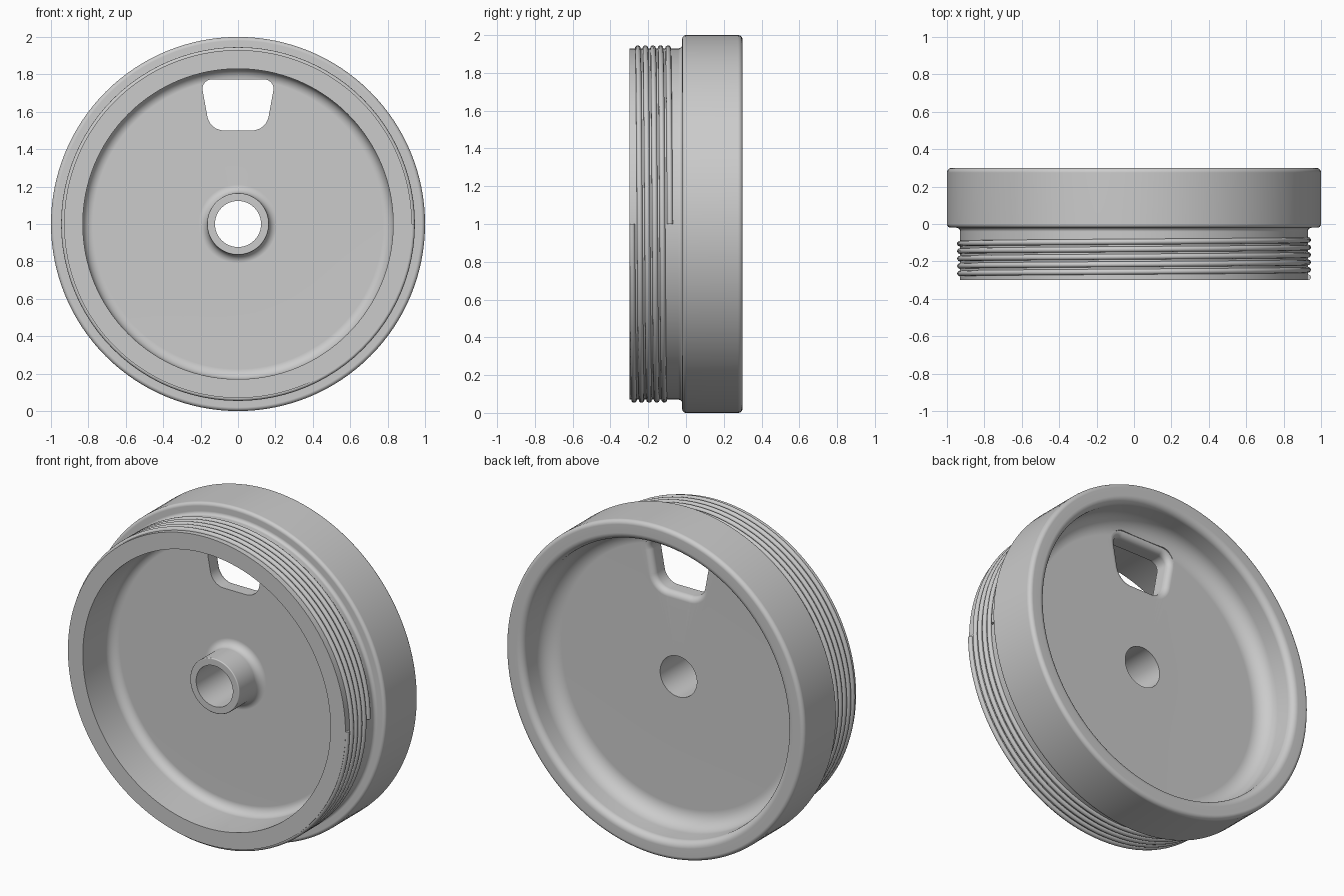
import bpy, bmesh
from math import sin, cos, pi, radians
from mathutils import Vector

if "Cube" in bpy.data.objects:
    bpy.data.objects.remove(bpy.data.objects["Cube"])

grey = bpy.data.materials.new("plain grey")
grey.use_nodes = True
grey.diffuse_color = (0.6, 0.6, 0.6, 1)
grey.node_tree.nodes["Principled BSDF"].inputs["Base Color"].default_value = (0.6, 0.6, 0.6, 1)

SEGMENTS = 128
AXIS_Z = 1.0
FLOOR_BACK = 0.072


def make_object(name, bm):
    bmesh.ops.recalc_face_normals(bm, faces=bm.faces)
    mesh = bpy.data.meshes.new(name)
    bm.to_mesh(mesh)
    bm.free()
    obj = bpy.data.objects.new(name, mesh)
    bpy.context.collection.objects.link(obj)
    mesh.materials.append(grey)
    return obj


def activate(obj):
    bpy.ops.object.select_all(action='DESELECT')
    obj.select_set(True)
    bpy.context.view_layer.objects.active = obj


def round_corners(corners, steps=6):
    """Closed outline from (x, y, radius): list of (arc centre, direction, radius)."""
    out = []
    for i, (x, y, r) in enumerate(corners):
        p = Vector((x, y))
        if r == 0:
            out.append((p, Vector((0, 0)), 0))
            continue
        a = (Vector(corners[i - 1][:2]) - p).normalized()
        b = (Vector(corners[(i + 1) % len(corners)][:2]) - p).normalized()
        half = a.angle(b) / 2
        centre = p + (a + b).normalized() * (r / sin(half))
        reach = r * cos(half) / sin(half)
        start = (p + a * reach - centre).normalized()
        end = (p + b * reach - centre).normalized()
        sweep = start.angle_signed(end)
        for k in range(steps + 1):
            t = -sweep * k / steps
            d = Vector((start.x * cos(t) - start.y * sin(t),
                        start.x * sin(t) + start.y * cos(t)))
            out.append((centre, d, r))
    return out


def skin_rings(bm, rings, close):
    pairs = list(zip(rings, rings[1:]))
    if close:
        pairs.append((rings[-1], rings[0]))
    for r0, r1 in pairs:
        n = len(r0)
        for i in range(n):
            j = (i + 1) % n
            bm.faces.new((r0[i], r0[j], r1[j], r1[i]))


# Lid body: one turned profile of (radius, depth, corner rounding)
profile = [
    (0.123, -0.225, 0), (0.165, -0.225, 0.006),       # hub
    (0.165, -0.03, 0.045), (0.83, -0.03, 0.055),      # front floor
    (0.83, -0.30, 0), (0.93, -0.30, 0),               # threaded neck
    (0.93, -0.02, 0.02), (1.0, -0.02, 0.02),          # shoulder
    (1.0, 0.30, 0.025), (0.885, 0.30, 0.04),          # outer rim
    (0.885, FLOOR_BACK, 0.10), (0.123, FLOOR_BACK, 0),  # back floor
]
outline = [c + d * r for c, d, r in round_corners(profile)]
bm = bmesh.new()
rings = []
for p in outline:
    rings.append([bm.verts.new((p.x * cos(2 * pi * i / SEGMENTS), p.y,
                                AXIS_Z + p.x * sin(2 * pi * i / SEGMENTS)))
                  for i in range(SEGMENTS)])
skin_rings(bm, rings, True)
body = make_object("lid_body", bm)

# Drinking slot cutter, flared where it leaves the back floor
slot = round_corners([(-0.20, 1.773, 0.05), (0.20, 1.773, 0.05),
                      (0.15, 1.50, 0.09), (-0.15, 1.50, 0.09)], 8)
flare = 0.035
levels = [(-0.2, 0)]
levels += [(FLOOR_BACK - flare + flare * sin(t), flare * (1 - cos(t)))
           for t in (k * pi / 12 for k in range(7))]
levels.append((0.24, flare))
bm = bmesh.new()
rings = []
for depth, grow in levels:
    pts = [c + d * (r + grow) for c, d, r in slot]
    rings.append([bm.verts.new((p.x, depth, p.y)) for p in pts])
skin_rings(bm, rings, False)
bm.faces.new(rings[0])
bm.faces.new(rings[-1])
cutter = make_object("slot_cutter", bm)

cut = body.modifiers.new("drinking slot", 'BOOLEAN')
cut.operation = 'DIFFERENCE'
cut.solver = 'EXACT'
cut.object = cutter
activate(body)
bpy.ops.object.modifier_apply(modifier=cut.name)
bpy.data.objects.remove(cutter)
activate(body)
bpy.ops.object.shade_smooth_by_angle(angle=radians(30))
# Keep the broad floors evenly flat beside their fillets
even = body.modifiers.new("even shading", 'WEIGHTED_NORMAL')
even.keep_sharp = True

# Screw thread: a round bead wound five times about the neck
TURNS, STEPS = 5, 96
curve = bpy.data.curves.new("screw_thread", 'CURVE')
curve.dimensions = '3D'
curve.bevel_depth = 0.015
curve.bevel_resolution = 3
curve.use_fill_caps = True
spline = curve.splines.new('POLY')
spline.points.add(TURNS * STEPS)
for i, point in enumerate(spline.points):
    a = -2 * pi * i / STEPS
    depth = -0.285 + 0.04 * i / STEPS
    point.co = (0.931 * cos(a), depth, AXIS_Z + 0.931 * sin(a), 1)
curve.materials.append(grey)
thread = bpy.data.objects.new("screw_thread", curve)
bpy.context.collection.objects.link(thread)
activate(thread)
bpy.ops.object.convert(target='MESH')
bpy.ops.object.shade_smooth_by_angle(angle=radians(50))
